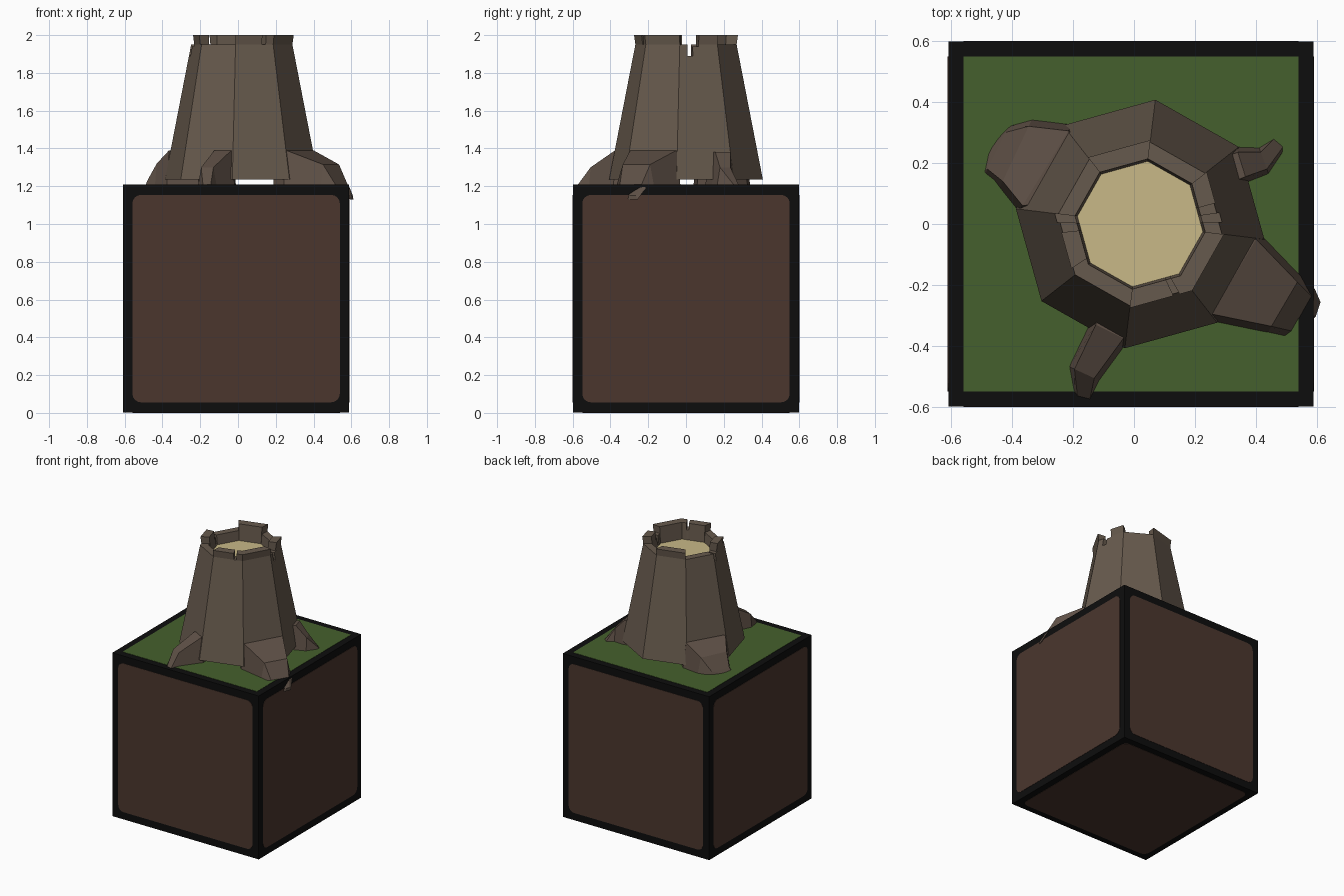
import bpy, bmesh, math
from mathutils import Vector, Matrix

if "Cube" in bpy.data.objects:
    bpy.data.objects.remove(bpy.data.objects["Cube"])


def material(name, rgb):
    m = bpy.data.materials.new(name)
    m.diffuse_color = (*rgb, 1)
    m.use_nodes = True
    m.node_tree.nodes["Principled BSDF"].inputs["Base Color"].default_value = m.diffuse_color
    return m


BLACK = material("black_border", (0.004, 0.004, 0.004))
DIRT = material("dirt_brown", (0.070, 0.037, 0.027))
GRASS = material("grass_green", (0.060, 0.117, 0.026))
BARK = material("bark", (0.134, 0.101, 0.074))
ROOT = material("root_bark", (0.112, 0.080, 0.061))
WOOD = material("cut_wood", (0.578, 0.479, 0.242))


def finish(name, bm, *mats):
    bmesh.ops.recalc_face_normals(bm, faces=bm.faces)
    me = bpy.data.meshes.new(name)
    bm.to_mesh(me)
    bm.free()
    for m in mats:
        me.materials.append(m)
    ob = bpy.data.objects.new(name, me)
    bpy.context.collection.objects.link(ob)
    return ob


def loft(bm, rings):
    """Skin closed rings of points and cap both ends; returns the end cap."""
    vs = [[bm.verts.new(p) for p in r] for r in rings]
    n = len(vs[0])
    for a, b in zip(vs, vs[1:]):
        for i in range(n):
            j = (i + 1) % n
            bm.faces.new((a[i], a[j], b[j], b[i]))
    bm.faces.new(vs[0][::-1])
    return bm.faces.new(vs[-1])


# Dirt block: black cube with thin coloured panels on all six sides
CENTRE = Vector((-0.01, 0, 0.605))
HALF = Vector((0.598, 0.598, 0.603))
bm = bmesh.new()
bmesh.ops.create_cube(bm, size=2, matrix=Matrix.Translation(CENTRE) @ Matrix.Diagonal((*HALF, 1)))
finish("block", bm, BLACK)


def panel(name, rot, dist, radius, mat):
    h, c = 0.549, 0.549 - radius
    outline = []
    for k, (sx, sy) in enumerate(((1, 1), (-1, 1), (-1, -1), (1, -1))):
        for s in range(5):
            a = math.radians(90 * k + 22.5 * s)
            outline.append((sx * c + radius * math.cos(a), sy * c + radius * math.sin(a)))
    bm = bmesh.new()
    loft(bm, [[(x, y, z) for x, y in outline] for z in (dist - 0.004, dist + 0.002)])
    bm.transform(Matrix.Translation(CENTRE) @ rot)
    finish(name, bm, mat)


for i, side in enumerate(("front", "right", "back", "left")):
    rot = Matrix.Rotation(math.pi / 2 * i, 4, 'Z') @ Matrix.Rotation(math.pi / 2, 4, 'X')
    panel(side + "_dirt_panel", rot, 0.598, 0.045, DIRT)
panel("bottom_dirt_panel", Matrix.Rotation(math.pi, 4, 'X'), 0.603, 0.045, DIRT)
panel("grass_panel", Matrix.Identity(4), 0.603, 0.004, GRASS)

# Stump: tapered eight-sided trunk, cut wood on its top face
Z0, ZW, ZT = 1.235, 1.88, 1.95


def corner(k, r, z):
    a = math.radians(128 - 45 * k)
    return Vector((0.02 + r * math.cos(a), r * math.sin(a), z))


def trunk_radius(z):
    return 0.41 - 0.14 * (z - Z0) / (ZT - Z0)


bm = bmesh.new()
rings = [[corner(k, trunk_radius(z), z) for k in range(8)] for z in (Z0, ZW)]
loft(bm, rings).material_index = 1
finish("trunk", bm, BARK, WOOD)

# Broken rim: wall pieces given as (side, start, end, top height)
RIM = [(0, 0, 1, 2.0), (1, 0, 1, 1.95),
       (2, 0, 0.5, 2.0), (2, 0.5, 0.66, 1.94), (2, 0.66, 0.8, 1.89), (2, 0.8, 1, 1.95),
       (3, 0, 1, 2.0),
       (4, 0, 0.2, 2.0), (4, 0.2, 0.3, 1.95), (4, 0.3, 1, 2.0),
       (5, 0, 1, 1.95),
       (6, 0, 0.12, 1.95), (6, 0.12, 0.7, 2.0), (6, 0.7, 0.86, 1.94), (6, 0.86, 1, 1.89),
       (7, 0, 1, 1.95)]
bm = bmesh.new()
for k, t0, t1, top in RIM:
    ends = []
    for t in (t0, t1):
        def at(r, z):
            return corner(k, r, z).lerp(corner(k + 1, r, z), t)
        mid = min(top - 0.005, ZT)
        tip = trunk_radius(top) if top <= ZT else 0.277
        ends.append([at(trunk_radius(ZW), ZW), at(trunk_radius(mid), mid), at(tip, top),
                     at(0.215, top), at(0.207, ZW)])
    loft(bm, ends)
finish("broken_rim", bm, BARK)


# Roots: stations of (left point, right point, top height), flared at the ground
def root(name, stations, flare=0.025):
    rings = []
    for l, r, z in stations:
        l, r = Vector((*l, z)), Vector((*r, z))
        side = (l - r).normalized() * min(flare, (l - r).length * 0.3)
        low = Vector((0, 0, min(1.195, z - 0.02) - z))
        rings.append([l, r, r - side + low, l + side + low])
    bm = bmesh.new()
    loft(bm, rings)
    finish(name, bm, ROOT)


root("right_front_root", [((0.30, -0.07), (0.20, -0.22), 1.39), ((0.40, -0.05), (0.255, -0.295), 1.39),
                          ((0.535, -0.19), (0.45, -0.335), 1.315), ((0.58, -0.235), (0.515, -0.35), 1.21),
                          ((0.608, -0.265), (0.598, -0.295), 1.15)])
root("left_back_root", [((-0.20, 0.08), (-0.13, 0.22), 1.39), ((-0.365, 0.06), (-0.215, 0.305), 1.39),
                        ((-0.43, 0.14), (-0.345, 0.32), 1.32), ((-0.48, 0.18), (-0.42, 0.30), 1.23),
                        ((-0.49, 0.17), (-0.475, 0.24), 1.205)])
root("front_root", [((-0.03, -0.25), (-0.12, -0.25), 1.39), ((-0.035, -0.375), (-0.125, -0.33), 1.39),
                    ((-0.13, -0.505), (-0.195, -0.475), 1.30), ((-0.145, -0.575), (-0.185, -0.565), 1.205)], 0.02)
root("right_back_root", [((0.24, 0.20), (0.28, 0.12), 1.39), ((0.34, 0.235), (0.365, 0.155), 1.38),
                         ((0.415, 0.235), (0.435, 0.18), 1.30), ((0.46, 0.28), (0.49, 0.255), 1.205)], 0.02)
